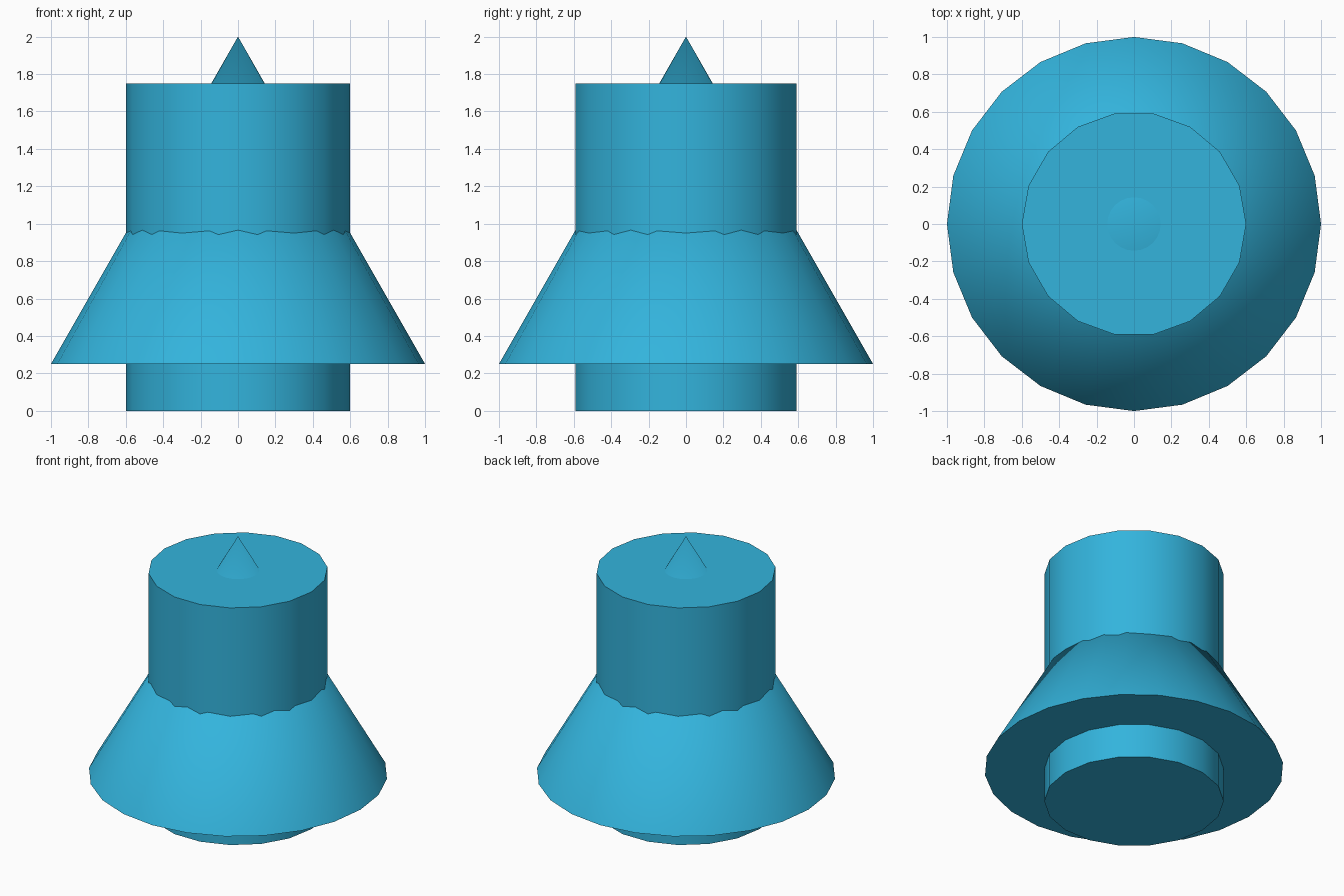
import bpy
import math

cube = bpy.data.objects.get("Cube")
if cube:
    bpy.data.objects.remove(cube, do_unlink=True)

# Single flat colour
blue = bpy.data.materials.new("sky blue")
blue.use_nodes = True
colour = (0.033, 0.455, 0.72, 1.0)
blue.diffuse_color = colour
blue.node_tree.nodes["Principled BSDF"].inputs["Base Color"].default_value = colour


def add_round(name, sides, bottom_radius, top_radius, z0, z1):
    """Capped round solid from z0 to z1 with a corner on the +x axis."""
    bpy.ops.mesh.primitive_cone_add(
        vertices=sides, radius1=bottom_radius, radius2=top_radius,
        depth=z1 - z0, location=(0, 0, (z0 + z1) / 2),
        rotation=(0, 0, math.pi / 2))
    obj = bpy.context.object
    obj.name = name
    obj.data.materials.append(blue)
    bpy.ops.object.shade_smooth_by_angle(angle=math.radians(35))
    return obj


# Upright drum running the full height below the tip
add_round("drum", 18, 0.6, 0.6, 0.0, 1.75)

# Wide cone whose skirt surrounds the drum and whose tip pokes through its top
add_round("cone", 24, 1.0, 0.0, 0.25, 2.0)
